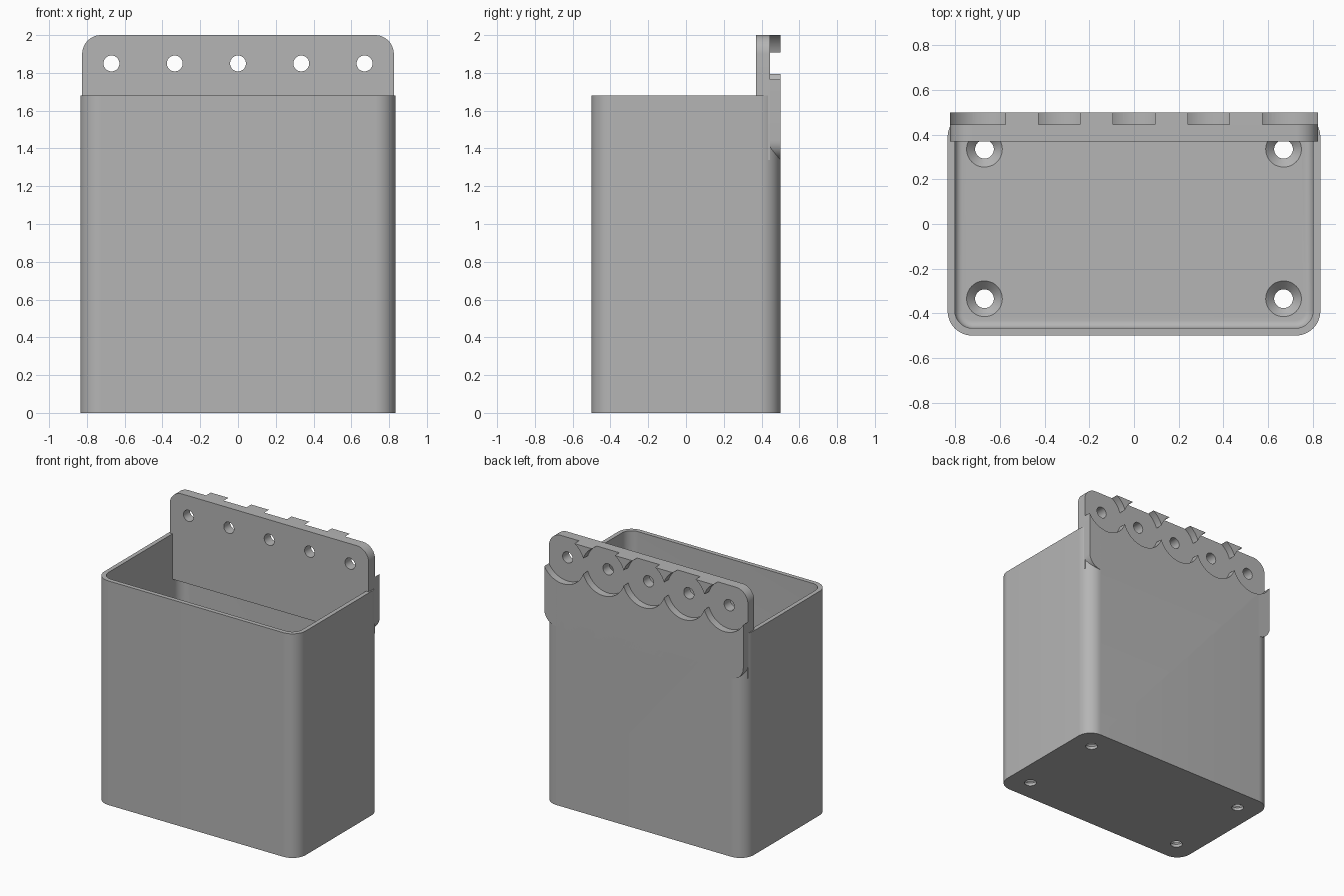
import bpy, bmesh, math
from mathutils import Matrix

if "Cube" in bpy.data.objects:
    bpy.data.objects.remove(bpy.data.objects["Cube"], do_unlink=True)

gray = bpy.data.materials.new("plain gray")
gray.use_nodes = True
color = (0.46, 0.46, 0.46, 1)
gray.diffuse_color = color
gray.node_tree.nodes["Principled BSDF"].inputs["Base Color"].default_value = color

WIDTH, DEPTH, RIM = 0.835, 0.5, 1.68
FLOOR = 0.06
PLATE_W, PLATE_LOW, PLATE_TOP = 0.825, 1.34, 2.0
PLATE_FRONT, PLATE_MID, PLATE_BACK = 0.37, 0.445, 0.5
PITCH, HOLE_Z, HOLE_R, RECESS_R = 0.335, 1.85, 0.042, 0.177


def make_object(name, bm):
    bmesh.ops.recalc_face_normals(bm, faces=bm.faces)
    mesh = bpy.data.meshes.new(name)
    bm.to_mesh(mesh)
    bm.free()
    mesh.materials.append(gray)
    obj = bpy.data.objects.new(name, mesh)
    bpy.context.collection.objects.link(obj)
    return obj


def rounded_profile(u0, u1, v0, v1, r_low, r_high, steps=12):
    """Outline of a rectangle with its own radius for low and high corners."""
    points = []
    corners = [(u1, v0, -1, 1, r_low, 270), (u1, v1, -1, -1, r_high, 0),
               (u0, v1, 1, -1, r_high, 90), (u0, v0, 1, 1, r_low, 180)]
    for u, v, su, sv, r, start in corners:
        if r == 0:
            points.append((u, v))
            continue
        for i in range(steps + 1):
            a = math.radians(start + 90 * i / steps)
            points.append((u + su * r + r * math.cos(a), v + sv * r + r * math.sin(a)))
    return points


def prism(name, points, low, high, axis, bottom_fillet=0):
    """Extrude an outline along z, or along y when it lies in the xz plane."""
    bm = bmesh.new()
    place = (lambda u, v: (u, v, low)) if axis == "z" else (lambda u, v: (u, low, v))
    base = bm.faces.new([bm.verts.new(place(*p)) for p in points])
    rim = list(base.edges)
    move = (0, 0, high - low) if axis == "z" else (0, high - low, 0)
    result = bmesh.ops.extrude_face_region(bm, geom=[base], use_keep_orig=True)
    bmesh.ops.translate(bm, vec=move,
                        verts=[g for g in result["geom"] if isinstance(g, bmesh.types.BMVert)])
    if bottom_fillet:
        bmesh.ops.bevel(bm, geom=rim, offset=bottom_fillet, segments=6,
                        profile=0.5, affect="EDGES")
    return make_object(name, bm)


def cone(r1, r2, low, high, x, other, axis, segments=48):
    """Round cutter along z at (x, y), or along y at (x, z)."""
    bm = bmesh.new()
    bmesh.ops.create_cone(bm, cap_ends=True, segments=segments,
                          radius1=r1, radius2=r2, depth=high - low)
    mid = (low + high) / 2
    if axis == "y":
        bm.transform(Matrix.Rotation(-math.pi / 2, 4, "X"))
        bm.transform(Matrix.Translation((x, mid, other)))
    else:
        bm.transform(Matrix.Translation((x, other, mid)))
    return make_object("cutter", bm)


def cut(target, cutter):
    """Subtract the cutter, then discard it."""
    mod = target.modifiers.new("cut", "BOOLEAN")
    mod.operation = "DIFFERENCE"
    mod.solver = "EXACT"
    mod.object = cutter
    bpy.context.view_layer.update()
    graph = bpy.context.evaluated_depsgraph_get()
    mesh = bpy.data.meshes.new_from_object(target.evaluated_get(graph))
    target.modifiers.clear()
    target.data = mesh
    bpy.data.objects.remove(cutter, do_unlink=True)


# Open bin with a filleted cavity
bin_body = prism("bin_body", rounded_profile(-WIDTH, WIDTH, -DEPTH, DEPTH, 0.11, 0.11),
                 0, RIM, "z")
cavity = prism("cutter", rounded_profile(-0.803, 0.803, -0.467, 0.467, 0.08, 0.08),
               FLOOR, RIM + 0.2, "z", bottom_fillet=0.035)
cut(bin_body, cavity)

# Countersunk floor holes
for x in (-0.67, 0.67):
    for y in (-0.335, 0.335):
        cut(bin_body, cone(HOLE_R, HOLE_R, -0.1, 0.2, x, y, "z"))
        cut(bin_body, cone(0.04, 0.09, FLOOR - 0.04, FLOOR + 0.01, x, y, "z"))

# Mounting plate: front layer and scalloped back layer
plate_front = prism("mounting_plate_front",
                    rounded_profile(-PLATE_W, PLATE_W, PLATE_LOW, PLATE_TOP, 0, 0.1),
                    PLATE_FRONT, PLATE_MID, "y")
plate_back = prism("mounting_plate_back",
                   rounded_profile(-PLATE_W, PLATE_W, PLATE_LOW, PLATE_TOP, 0.1, 0.1),
                   PLATE_MID, PLATE_BACK, "y")

# Screw holes, each in its own round recess open at the top
for i in range(-2, 3):
    x = i * PITCH
    cut(plate_front, cone(HOLE_R, HOLE_R, 0.2, 0.7, x, HOLE_Z, "y"))
    for part in (plate_back, bin_body):
        cut(part, cone(RECESS_R, RECESS_R, PLATE_MID - 0.005, 0.7, x, HOLE_Z, "y", 96))

# Smooth the round surfaces, keep edges crisp
bpy.ops.object.select_all(action="DESELECT")
for obj in (bin_body, plate_front, plate_back):
    obj.select_set(True)
bpy.context.view_layer.objects.active = bin_body
bpy.ops.object.shade_smooth_by_angle(angle=math.radians(30))
